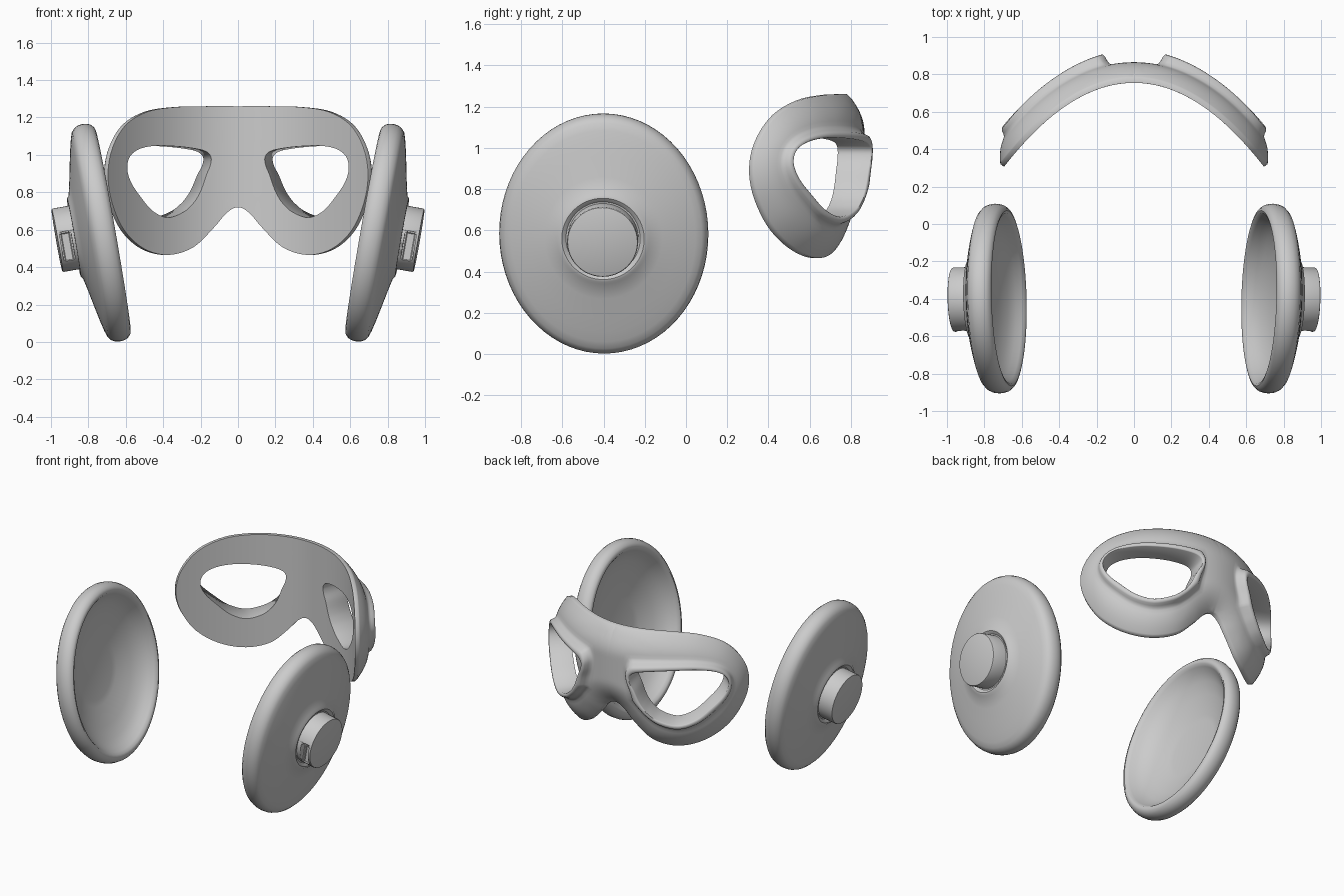
import bpy, bmesh, math
from mathutils import Vector, Matrix

if "Cube" in bpy.data.objects:
    bpy.data.objects.remove(bpy.data.objects["Cube"])

SEG = 72
PLACE = (Matrix.Translation((0.668, -0.397, 0.595))
         @ Matrix.Rotation(math.radians(-1.5), 4, 'Z')
         @ Matrix.Rotation(math.radians(9.9), 4, 'Y'))


def finish(bm, name, angle=35, mirror=True):
    bmesh.ops.recalc_face_normals(bm, faces=bm.faces)
    me = bpy.data.meshes.new(name)
    bm.to_mesh(me)
    bm.free()
    ob = bpy.data.objects.new(name, me)
    bpy.context.collection.objects.link(ob)
    bpy.ops.object.select_all(action='DESELECT')
    ob.select_set(True)
    bpy.context.view_layer.objects.active = ob
    bpy.ops.object.shade_smooth_by_angle(angle=math.radians(angle))
    if mirror:
        ob.modifiers.new("mirror", 'MIRROR').merge_threshold = 0.0005
    return ob


def lathe(name, profile):
    """Spin (t, r) pairs around local x; wide radii become elliptical."""
    bm = bmesh.new()
    rings = []
    for t, r in profile:
        if r == 0:
            rings.append([bm.verts.new(PLACE @ Vector((t, 0, 0)))] * SEG)
            continue
        k = 1 - 0.14 * min(1, max(0, (r - 0.22) / 0.28))
        rings.append([bm.verts.new(PLACE @ Vector((t, r * k * math.cos(a), r * math.sin(a))))
                      for a in (2 * math.pi * i / SEG for i in range(SEG))])
    for a, b in zip(rings, rings[1:]):
        for i in range(SEG):
            j = (i + 1) % SEG
            bm.faces.new(list(dict.fromkeys((a[i], a[j], b[j], b[i]))))
    return finish(bm, name)


# Ear cups: shallow oval bowl with a rounded rim and a collar round the hub
lathe("ear_cup", [
    (0.165, 0), (0.165, 0.19), (0.157, 0.23), (0.12, 0.36), (0.085, 0.44), (0.05, 0.49),
    (0.02, 0.515), (0.004, 0.53), (0, 0.545), (0.005, 0.562), (0.022, 0.58), (0.045, 0.588),
    (0.065, 0.59), (0.09, 0.586), (0.112, 0.574), (0.127, 0.555), (0.138, 0.52), (0.15, 0.47),
    (0.165, 0.40), (0.185, 0.30), (0.202, 0.225), (0.212, 0.213), (0.214, 0.2),
    (0.205, 0.185), (0.2, 0.18), (0.2, 0)])

# Hubs with a slot on the front side
hub = lathe("ear_hub", [(0.185, 0), (0.185, 0.172), (0.297, 0.172), (0.303, 0.169),
                        (0.305, 0.164), (0.305, 0)])
bm = bmesh.new()
bmesh.ops.create_cube(bm, size=1, matrix=PLACE @ Matrix.Translation((0.259, -0.155, -0.042))
                      @ Matrix.Diagonal((0.062, 0.08, 0.165, 1)))
bmesh.ops.bevel(bm, geom=bm.edges[:], offset=0.012, segments=3, affect='EDGES')
cutter = finish(bm, "slot_cutter", mirror=False)
cutter.hide_render = True
cutter.hide_viewport = True
cut = hub.modifiers.new("slot", 'BOOLEAN')
cut.operation = 'DIFFERENCE'
cut.object = cutter
hub.modifiers.move(1, 0)

# Mask: right half, (x, z) outline from nose notch round to the brow centre
OUTLINE = [(0, .72), (.06, .69), (.13, .61), (.24, .505), (.375, .465), (.505, .50), (.61, .60),
           (.675, .75), (.695, .90), (.67, 1.04), (.60, 1.16), (.485, 1.23), (.34, 1.255),
           (.17, 1.26), (0, 1.26)]
# Eye hole, paired with the outline; the last three pair with the centre line
HOLE = [(.19, .83), (.21, .785), (.24, .74), (.29, .695), (.375, .665), (.455, .70), (.52, .775),
        (.57, .85), (.592, .925), (.578, .99), (.53, 1.03), (.45, 1.048), (.35, 1.047),
        (.25, 1.037), (.175, 1.02), (.145, .99), (.148, .945), (.17, .89)]
SUB = 5


def spline(p):
    """Catmull-Rom samples from p[1] to p[-2]."""
    out = []
    p = [Vector(q) for q in p]
    for a, b, c, d in zip(p, p[1:], p[2:], p[3:]):
        for i in range(SUB):
            t = i / SUB
            out.append(0.5 * (2 * b + (c - a) * t + (2 * a - 5 * b + 4 * c - d) * t * t
                              + (3 * b - a - 3 * c + d) * t ** 3))
    return out


def flip(q):
    return (-q[0], q[1])


hole = spline([HOLE[-1]] + HOLE + HOLE[:2])
rim = spline([flip(OUTLINE[1])] + OUTLINE + [flip(OUTLINE[-2])])
edge_count = len(rim)
steps = len(hole) - edge_count
rim += [Vector((0, 1.26 - 0.54 * i / steps)) for i in range(steps)]


def inner(q):
    return Vector((q.x, 0.755 - 0.93 * q.x ** 2, q.y))


edge3d = [inner(q) for q in rim[:edge_count + 1]]


def outer(q, lip):
    """Offset the inner face: thin at the outline, thick inside, plus the eye lip."""
    p = inner(q)
    d = min((p - e).length for e in edge3d)
    thick = 0.025 + 0.085 * (1 - (1 - min(1, d / 0.18)) ** 2)
    n = Vector((1.86 * q.x, 1, 0)).normalized()
    return p + n * (thick + lip * (0.07 - 0.06 * q.x))


# Section round the mask wall: (fraction from hole to outline, lip height or None for inner face)
SECTION = ([(u / 6, None) for u in range(7)]
           + [(u, 0) for u in (1, .96, .9, .8, .7, .6, .5, .4, .3)]
           + [(.24, .1), (.19, .4), (.15, .8), (.11, .97), (.06, 1), (.015, .97), (0, .88)])
bm = bmesh.new()
rings = []
for u, lip in SECTION:
    pts = [h.lerp(r, u) for h, r in zip(hole, rim)]
    rings.append([bm.verts.new(inner(q) if lip is None else outer(q, lip)) for q in pts])
N = len(hole)
for k, a in enumerate(rings):
    b = rings[(k + 1) % len(rings)]
    for i in range(N):
        if k == 6 and i >= edge_count:
            continue  # open along the mirror seam
        j = (i + 1) % N
        bm.faces.new((a[i], a[j], b[j], b[i]))
finish(bm, "eye_mask", 50)
